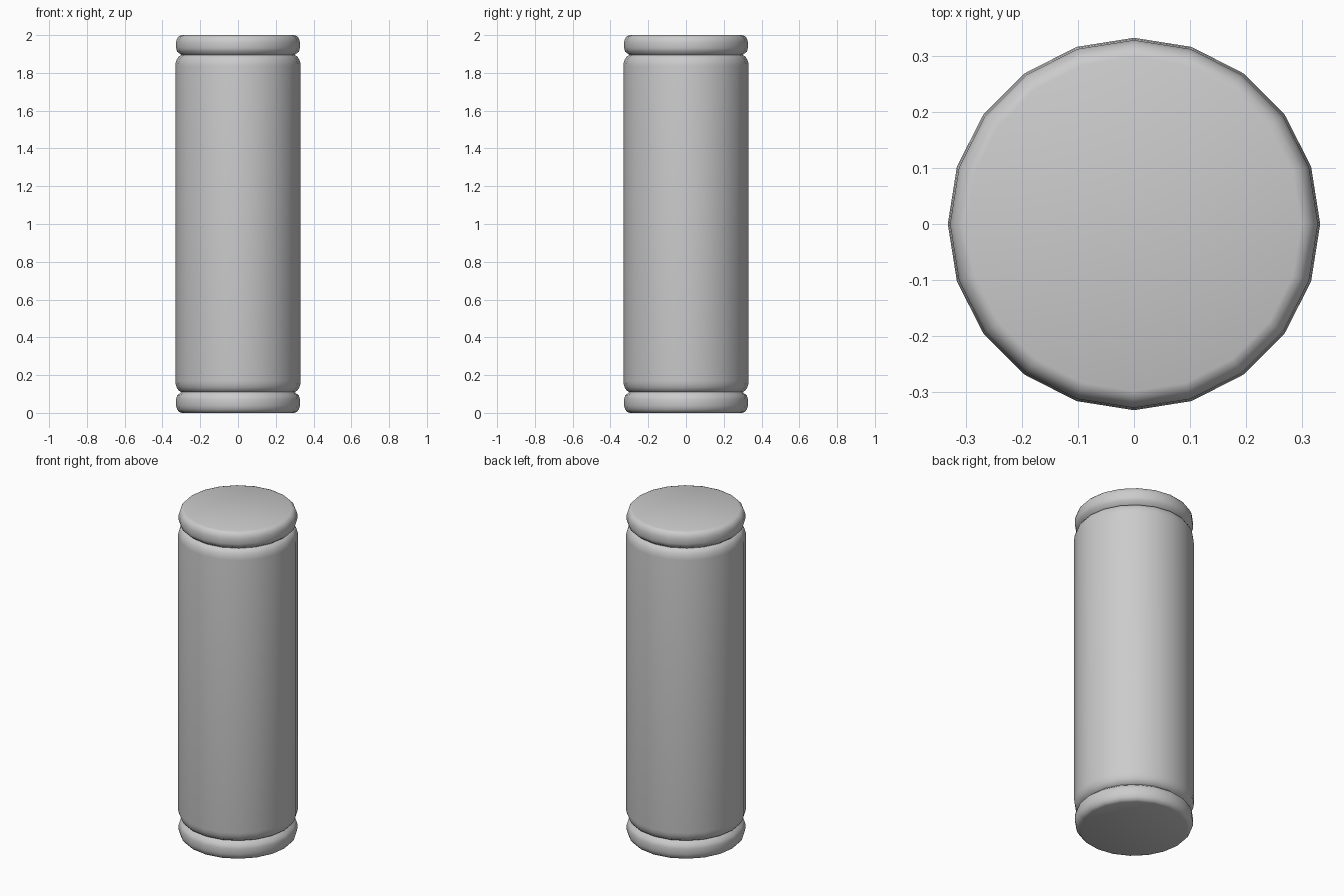
import bpy, bmesh, math

if "Cube" in bpy.data.objects:
    bpy.data.objects.remove(bpy.data.objects["Cube"])

SIDES = 20

def lathe(name, profile, cap_bottom=False, cap_top=False):
    """Revolve (radius, z) points around z, optionally closing the ends."""
    bm = bmesh.new()
    rings = []
    for r, z in profile:
        rings.append([bm.verts.new((r * math.cos(2 * math.pi * i / SIDES),
                                    r * math.sin(2 * math.pi * i / SIDES), z))
                      for i in range(SIDES)])
    for lo, hi in zip(rings, rings[1:]):
        for i in range(SIDES):
            j = (i + 1) % SIDES
            bm.faces.new((lo[i], lo[j], hi[j], hi[i]))
    if cap_bottom:
        bm.faces.new(rings[0][::-1])
    if cap_top:
        bm.faces.new(rings[-1])
    mesh = bpy.data.meshes.new(name)
    bm.to_mesh(mesh)
    bm.free()
    obj = bpy.data.objects.new(name, mesh)
    bpy.context.collection.objects.link(obj)
    bpy.ops.object.select_all(action='DESELECT')
    obj.select_set(True)
    bpy.context.view_layer.objects.active = obj
    bpy.ops.object.shade_smooth_by_angle(angle=math.radians(60))
    return obj

# Rounded end discs, meeting the body in a narrow groove
disc = [(0.298, 0.0), (0.311, 0.005), (0.322, 0.018), (0.328, 0.038),
        (0.328, 0.072), (0.322, 0.092), (0.300, 0.110)]
lathe("bottom_disc", disc, cap_bottom=True)
top = [(r, 2.0 - z * 0.105 / 0.110) for r, z in reversed(disc)]
lathe("top_disc", top, cap_top=True)

# Long main body with rounded shoulders
shoulder = [(0.300, 0.0), (0.314, 0.008), (0.324, 0.024), (0.330, 0.042), (0.332, 0.06)]
body = [(r, 0.110 + z) for r, z in shoulder]
body += [(r, 1.895 - z) for r, z in reversed(shoulder)]
lathe("body", body)
